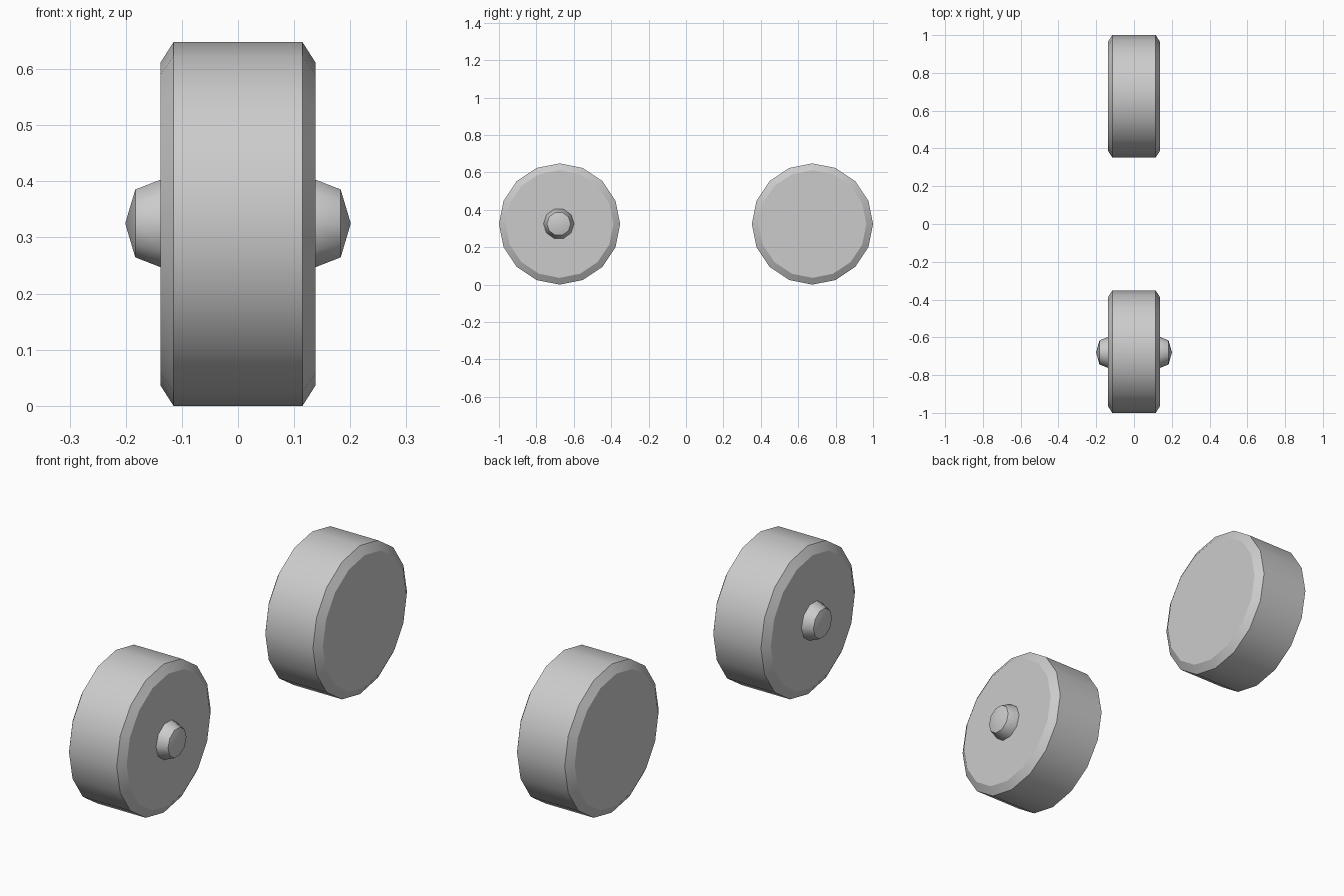
import bpy, bmesh
from math import sin, cos, pi, radians

if "Cube" in bpy.data.objects:
    bpy.data.objects.remove(bpy.data.objects["Cube"])


def lathe_x(name, half_profile, sides, y, z, sharp_angle):
    """Spin an (x, radius) half profile about the x axis, mirrored in x."""
    profile = [(-x, r) for x, r in reversed(half_profile)] + half_profile
    bm = bmesh.new()
    rings = []
    for x, r in profile:
        if r == 0:
            rings.append([bm.verts.new((x, 0, 0))] * sides)
        else:
            rings.append([bm.verts.new((x, r * cos(2 * pi * i / sides),
                                        r * sin(2 * pi * i / sides)))
                          for i in range(sides)])
    for a, b in zip(rings, rings[1:]):
        for i in range(sides):
            j = (i + 1) % sides
            bm.faces.new(list(dict.fromkeys((a[i], a[j], b[j], b[i]))))
    # flat caps for open ends
    if half_profile[-1][1] > 0:
        bm.faces.new(rings[0])
        bm.faces.new(rings[-1])
    bmesh.ops.recalc_face_normals(bm, faces=bm.faces)
    mesh = bpy.data.meshes.new(name)
    bm.to_mesh(mesh)
    bm.free()
    ob = bpy.data.objects.new(name, mesh)
    ob.location = (0, y, z)
    bpy.context.collection.objects.link(ob)
    bpy.ops.object.select_all(action='DESELECT')
    ob.select_set(True)
    bpy.context.view_layer.objects.active = ob
    bpy.ops.object.shade_smooth_by_angle(angle=radians(sharp_angle))
    return ob


R = 0.324
WHEEL = [(0.115, R), (0.138, 0.288)]
HUB = [(0.138, 0.082), (0.183, 0.0636), (0.201, 0)]

# front and rear wheels with chamfered rims
lathe_x("front_wheel", WHEEL, 16, -0.676, R, 30)
lathe_x("rear_wheel", WHEEL, 16, 0.676, R, 30)

# axle hub with pointed caps, on the front wheel only
lathe_x("front_hub", HUB, 10, -0.68, 0.325, 40)
